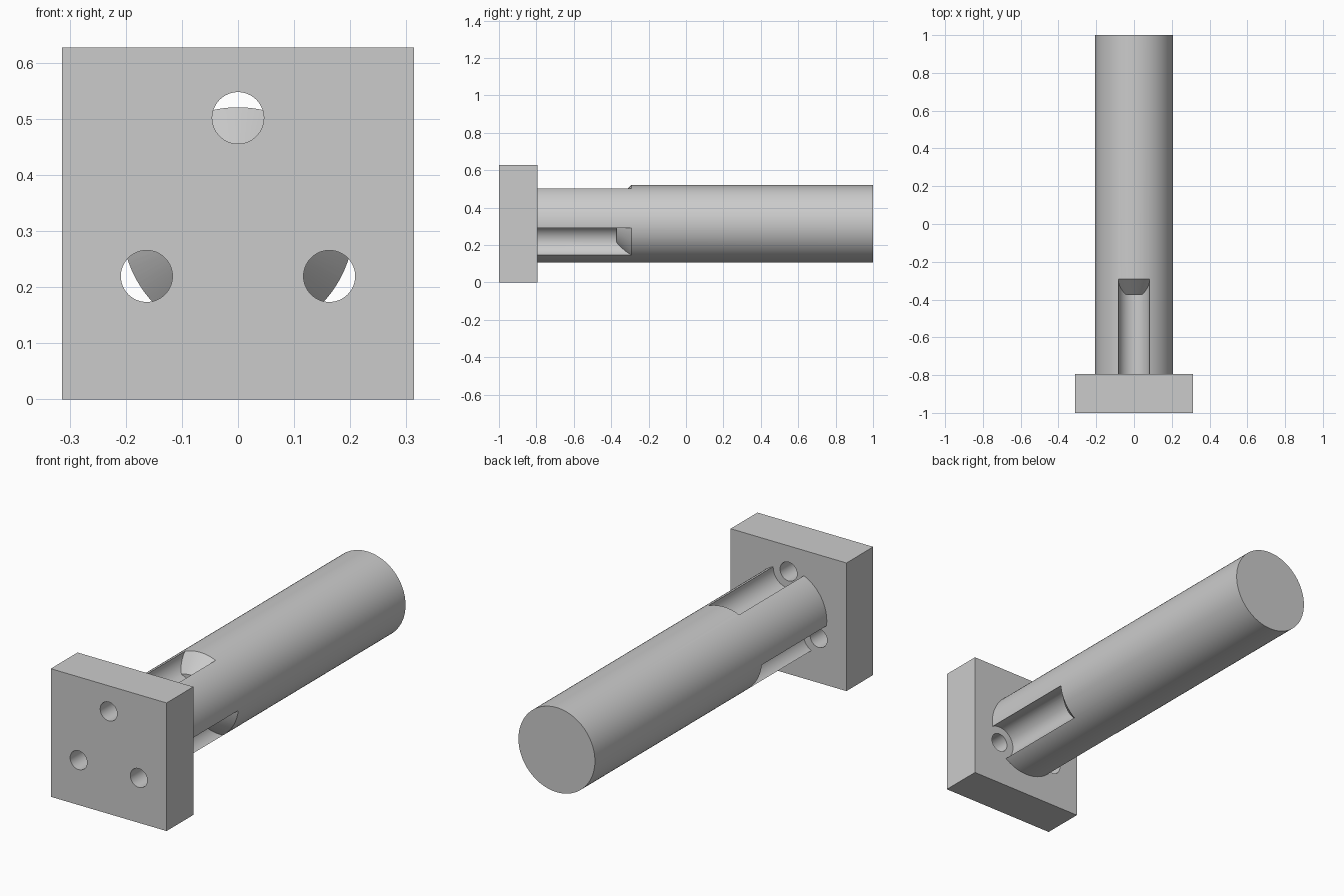
import bpy
import bmesh
from math import sin, cos, radians
from mathutils import Matrix

cube = bpy.data.objects.get("Cube")
if cube:
    bpy.data.objects.remove(cube, do_unlink=True)

HALF = 0.3135        # half the plate side, also the height of the shaft axis
PLATE_BACK = -0.793
OFFSET = 0.188       # distance of holes and slots from the axis

grey = bpy.data.materials.new("plain grey")
grey.diffuse_color = (0.6, 0.6, 0.6, 1)
grey.use_nodes = True
grey.node_tree.nodes["Principled BSDF"].inputs["Base Color"].default_value = (0.6, 0.6, 0.6, 1)


def add_object(name, bm):
    mesh = bpy.data.meshes.new(name)
    bm.to_mesh(mesh)
    bm.free()
    mesh.materials.append(grey)
    obj = bpy.data.objects.new(name, mesh)
    bpy.context.collection.objects.link(obj)
    return obj


def rod(name, y0, y1, r0, r1=None, x=0, z=HALF, sides=96):
    """Round bar or cone running along y."""
    bm = bmesh.new()
    place = Matrix.Translation((x, (y0 + y1) / 2, z)) @ Matrix.Rotation(radians(-90), 4, 'X')
    bmesh.ops.create_cone(bm, cap_ends=True, segments=sides, radius1=r0,
                          radius2=r0 if r1 is None else r1, depth=y1 - y0, matrix=place)
    return add_object(name, bm)


def cut(target, cutter):
    """Subtract the cutter from the target, then discard the cutter."""
    cutter.hide_render = True
    mod = target.modifiers.new("cut", 'BOOLEAN')
    mod.operation = 'DIFFERENCE'
    mod.solver = 'EXACT'
    mod.object = cutter
    bpy.context.view_layer.update()
    graph = bpy.context.evaluated_depsgraph_get()
    result = bpy.data.meshes.new_from_object(target.evaluated_get(graph))
    target.modifiers.clear()
    target.data = result
    bpy.data.objects.remove(cutter, do_unlink=True)


# Square plate at the front
bm = bmesh.new()
depth = PLATE_BACK + 1
bmesh.ops.create_cube(bm, size=1, matrix=Matrix.Translation((0, -1 + depth / 2, HALF))
                      @ Matrix.Diagonal((2 * HALF, depth, 2 * HALF, 1)))
plate = add_object("mounting_plate", bm)

# Round shaft
shaft = rod("shaft", PLATE_BACK, 1, 0.207, sides=128)

# Three through holes, each opening into a slot with a bevelled end
for angle in (90, 210, 330):
    x = OFFSET * cos(radians(angle))
    z = HALF + OFFSET * sin(radians(angle))
    cut(plate, rod("hole_cutter", -1.1, -0.7, 0.046, x=x, z=z, sides=64))
    slot = rod("slot_cutter", -0.85, -0.25, 0.083, x=x, z=z)
    cut(slot, rod("slot_end", -0.372, -0.172, 0.127, 0.327, sides=128))
    cut(shaft, slot)

# Smooth the round walls, keep the edges crisp
for obj in (plate, shaft):
    bpy.ops.object.select_all(action='DESELECT')
    obj.select_set(True)
    bpy.context.view_layer.objects.active = obj
    bpy.ops.object.shade_smooth_by_angle(angle=radians(25))
